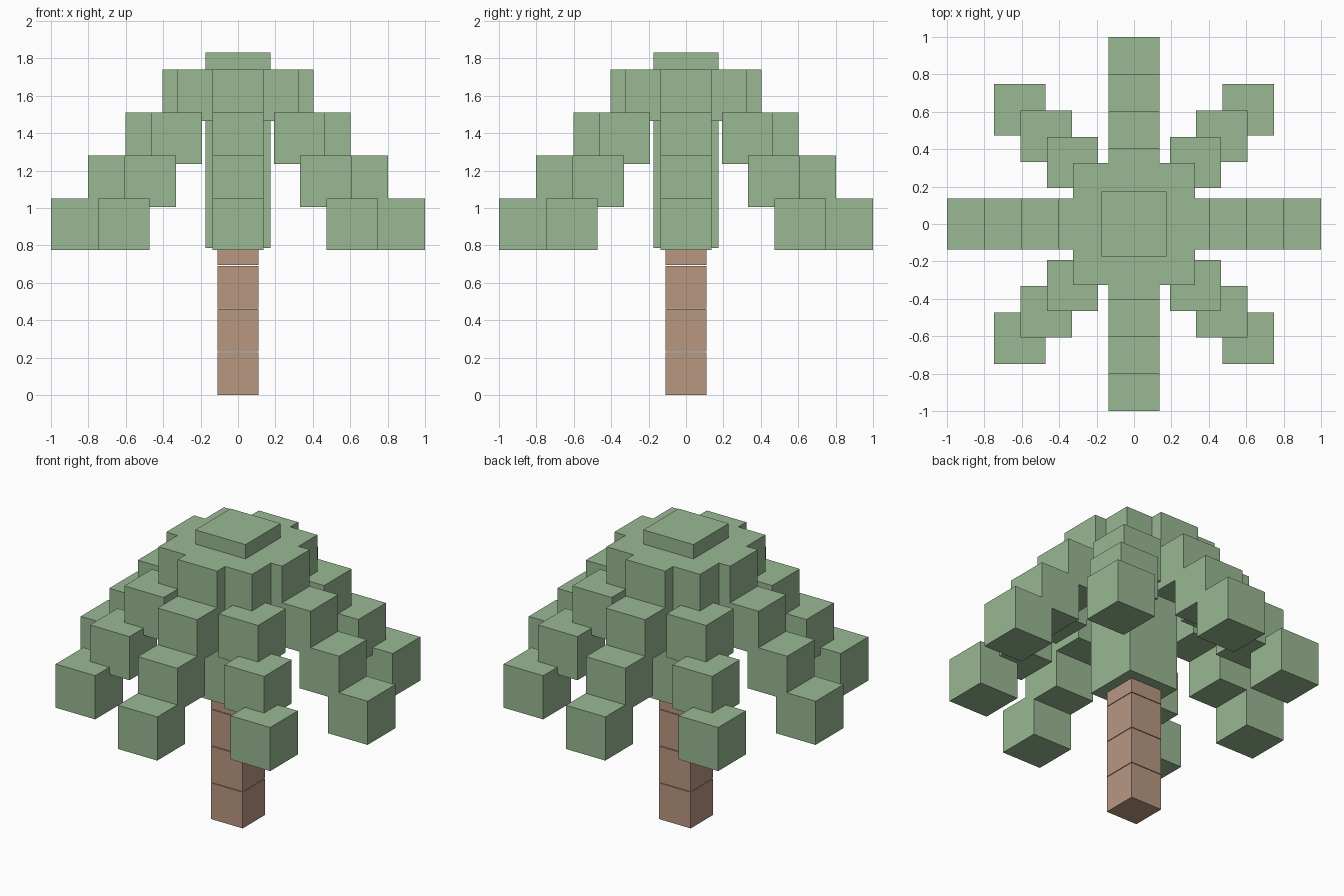
import bpy
from math import cos, sin, pi

if "Cube" in bpy.data.objects:
    bpy.data.objects.remove(bpy.data.objects["Cube"])


def material(name, color):
    m = bpy.data.materials.new(name)
    m.diffuse_color = color
    m.use_nodes = True
    m.node_tree.nodes["Principled BSDF"].inputs["Base Color"].default_value = m.diffuse_color
    return m


def box(name, center, size, mat):
    bpy.ops.mesh.primitive_cube_add(size=1, location=center)
    ob = bpy.context.object
    ob.name = name
    ob.scale = size
    bpy.ops.object.transform_apply(location=False, rotation=False, scale=True)
    ob.data.materials.append(mat)
    return ob


green = material("leaf_green", (0.32, 0.48, 0.29, 1))
brown = material("bark_brown", (0.48, 0.31, 0.22, 1))

# Trunk: stacked blocks with thin gaps, the last one runs into the crown
PITCH, GAP = 0.2315, 0.004
for i in range(4):
    h = PITCH - GAP
    box(f"trunk_block_{i + 1}", (0, 0, i * PITCH + h / 2), (0.22, 0.22, h), brown)

# Crown core
box("crown_core", (0, 0, 1.3075), (0.35, 0.35, 1.045), green)

# Eight drooping fronds, each a stair of four axis-aligned cubes
LEAF = 0.275
for k in range(8):
    a = k * pi / 4
    for j in range(4):
        r = 0.266 + 0.1988 * j
        z = 1.603 - 0.2303 * j
        box(f"frond_{k + 1}_leaf_{j + 1}", (r * cos(a), r * sin(a), z), (LEAF,) * 3, green)
